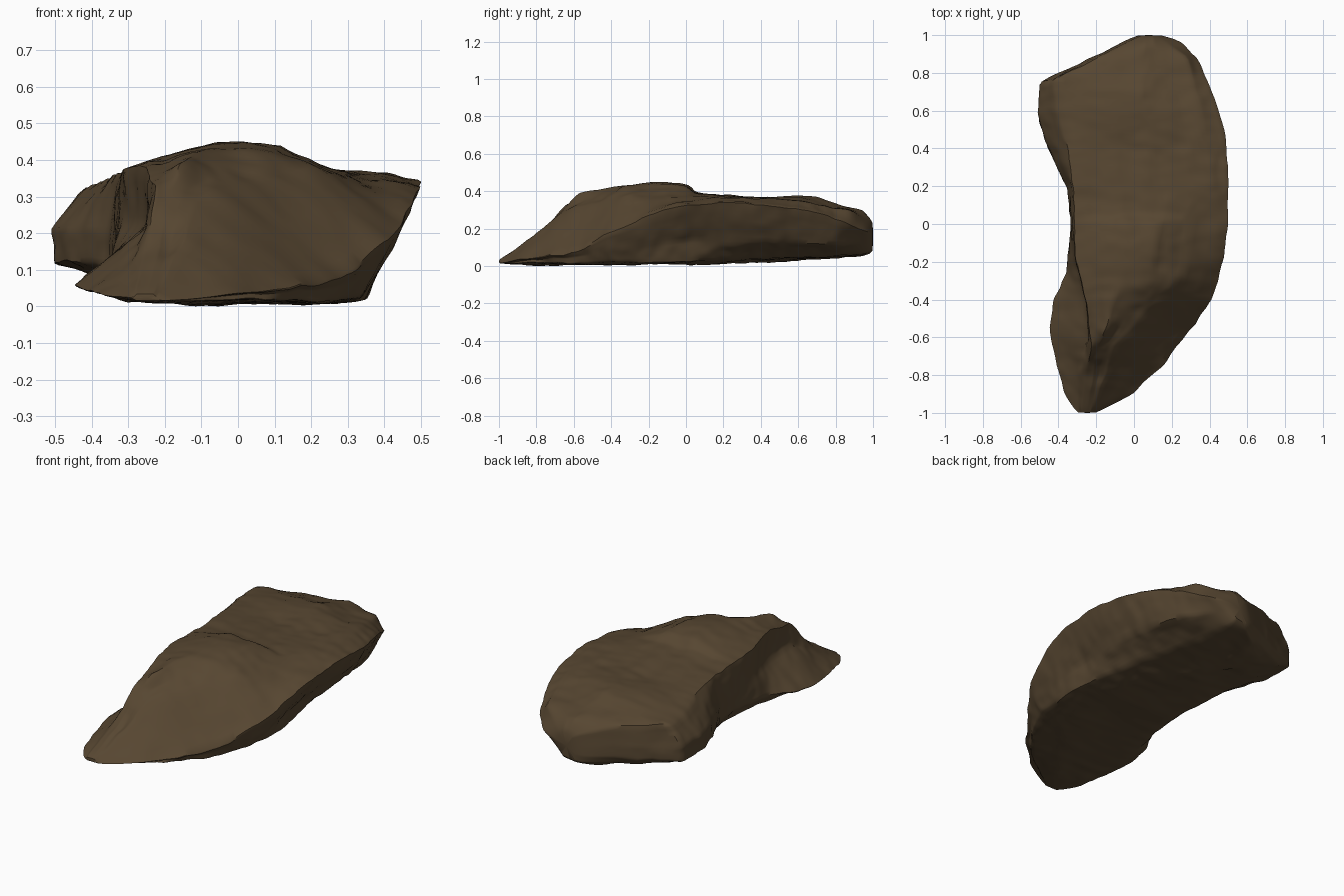
import bpy
import bmesh
from mathutils import Vector, noise

cube = bpy.data.objects.get("Cube")
if cube:
    bpy.data.objects.remove(cube, do_unlink=True)


def curve(*keys):
    """Return a piecewise linear function through (position, value) keys."""
    def value(y):
        for (y_a, v_a), (y_b, v_b) in zip(keys, keys[1:]):
            if y <= y_b:
                return v_a + (v_b - v_a) * (y - y_a) / (y_b - y_a)
        return keys[-1][1]
    return value


# Each long edge of the rock is a pair of curves (x, z) running from front to back
base_left = (curve((-1, -.28), (-.55, -.39), (-.2, -.31), (.1, -.3), (.4, -.36), (.75, -.41), (1, .02)),
             curve((-1, .01), (-.5, .03), (0, .03), (.4, .07), (.75, .085), (1, .07)))
base_crease = (curve((-1, -.25), (-.4, .15), (-.05, .27), (.28, .1), (.64, -.15), (.9, -.1), (1, .05)),
               curve((-1, .01), (-.8, 0), (.3, .005), (.64, .025), (.95, .05), (1, .07)))
base_right = (curve((-1, -.22), (-.8, .08), (-.6, .24), (-.4, .34), (-.1, .36), (.15, .31), (.4, .25), (.75, .15), (1, .1)),
              curve((-1, .01), (-.4, .01), (-.05, .02), (.3, .03), (.6, .045), (.95, .06), (1, .08)))
right_neck = (curve((-1, -.21), (-.75, .13), (-.55, .28), (-.4, .375), (-.2, .385), (.03, .37), (.15, .385), (.3, .39),
                    (.6, .36), (.8, .32), (1, .13)),
              curve((-1, .01), (-.55, .05), (-.4, .08), (-.2, .11), (.03, .14), (.3, .13), (.6, .12), (1, .12)))
right_lip = (curve((-1, -.2), (-.9, 0), (-.75, .15), (-.55, .31), (-.4, .41), (-.2, .475), (0, .505), (.3, .51),
                   (.5, .49), (.75, .39), (.87, .34), (.97, .25), (1, .15)),
             curve((-1, .01), (-.65, .06), (-.55, .09), (-.4, .18), (-.2, .27), (0, .32), (.2, .35), (.4, .33),
                   (.75, .28), (1, .17)))
right_shoulder = (curve((-1, -.22), (-.65, -.1), (-.3, .22), (-.1, .25), (.03, .27), (.2, .41), (.6, .36), (.88, .28), (1, .12)),
                  curve((-1, .02), (-.65, .3), (-.3, .375), (0, .375), (.2, .372), (.6, .34), (.88, .3), (1, .22)))
crest_right = (curve((-1, -.23), (-.65, -.15), (-.3, .09), (-.1, .12), (.2, .18), (1, .1)),
               curve((-1, .03), (-.8, .16), (-.65, .31), (-.3, .42), (-.1, .44), (.01, .425), (.05, .385), (.4, .36),
                     (.6, .37), (.95, .29), (1, .24)))
crest = (curve((-1, -.25), (-.65, -.19), (-.3, -.06), (0, -.06), (1, .06)),
         curve((-1, .03), (-.8, .17), (-.7, .26), (-.57, .39), (-.3, .435), (-.15, .45), (.01, .435), (.04, .4),
               (.2, .385), (.4, .36), (.6, .38), (.7, .375), (.78, .34), (.95, .3), (1, .23)))
left_shoulder = (curve((-1, -.28), (-.8, -.26), (-.65, -.22), (-.4, -.26), (-.2, -.31), (.2, -.32), (.6, -.41),
                       (.76, -.43), (.88, -.2), (1, .04)),
                 curve((-1, .03), (-.8, .15), (-.65, .32), (-.4, .38), (0, .375), (.2, .365), (.6, .34), (.76, .32),
                       (.88, .3), (1, .22)))
left_neck = (curve((-1, -.29), (-.8, -.3), (-.6, -.24), (-.4, -.25), (-.2, -.31), (.2, -.35), (.45, -.47), (.6, -.51),
                   (.76, -.505), (.88, -.23), (1, .03)),
             curve((-1, .02), (-.8, .11), (-.6, .22), (0, .23), (.6, .21), (1, .17)))
left_lip = (curve((-1, -.3), (-.9, -.37), (-.75, -.42), (-.55, -.455), (-.4, -.43), (-.25, -.35), (0, -.34), (.2, -.36),
                  (.4, -.46), (.55, -.505), (.75, -.505), (.87, -.25), (.97, -.05), (1, .02)),
            curve((-1, .02), (-.55, .05), (0, .1), (.4, .12), (.75, .12), (1, .11)))
edges = (base_left, base_crease, base_right, right_neck, right_lip, right_shoulder,
         crest_right, crest, left_shoulder, left_neck, left_lip)

STATIONS, STEPS = 110, 7


def weather(p):
    """Roughen a point with broad dents, streaks along the rock and fine chips."""
    broad = noise.noise_vector(p * 4)
    streak = noise.noise_vector(Vector((p.x * 11, p.y * 3, p.z * 9)))
    chips = noise.noise_vector(p * 17)
    fade = min(1, (1 - abs(p.y)) * 5)
    return p + (broad * .008 + streak * .01 + chips * .006) * fade


# Loft the closed rings of the rock
bm = bmesh.new()
rings = []
for i in range(STATIONS + 1):
    y = -1 + 2 * i / STATIONS
    corners = [Vector((x(y), y, z(y))) for x, z in edges]
    ring = []
    for a, b in zip(corners, corners[1:] + corners[:1]):
        ring += [bm.verts.new(a.lerp(b, s / STEPS)) for s in range(STEPS)]
    rings.append(ring)
for low, high in zip(rings, rings[1:]):
    for j in range(len(low)):
        k = (j + 1) % len(low)
        bm.faces.new((low[j], low[k], high[k], high[j]))

# Close the front tip and the back end with fans
for ring in (rings[0], rings[-1]):
    centre = bm.verts.new(sum((v.co for v in ring), Vector()) / len(ring))
    for a, b in zip(ring, ring[1:] + ring[:1]):
        bm.faces.new((a, b, centre))

# Soften the straight creases, then weather the surface and settle it on the ground
bmesh.ops.smooth_vert(bm, verts=bm.verts, factor=.5, use_axis_x=True, use_axis_y=True, use_axis_z=True)
for v in bm.verts:
    v.co = weather(v.co)
lowest = min(v.co.z for v in bm.verts)
for v in bm.verts:
    v.co.z -= lowest * max(0, 1 - v.co.z * 5)
bmesh.ops.recalc_face_normals(bm, faces=bm.faces)

mesh = bpy.data.meshes.new("rock")
bm.to_mesh(mesh)
bm.free()
rock = bpy.data.objects.new("rock", mesh)
bpy.context.collection.objects.link(rock)

# Dark brown stone
colour = (.095, .062, .031, 1)
stone = bpy.data.materials.new("dark brown stone")
stone.use_nodes = True
stone.diffuse_color = colour
bsdf = stone.node_tree.nodes["Principled BSDF"]
bsdf.inputs["Base Color"].default_value = colour
bsdf.inputs["Roughness"].default_value = .9
mesh.materials.append(stone)

bpy.context.view_layer.objects.active = rock
rock.select_set(True)
bpy.ops.object.shade_smooth_by_angle(angle=.7)
